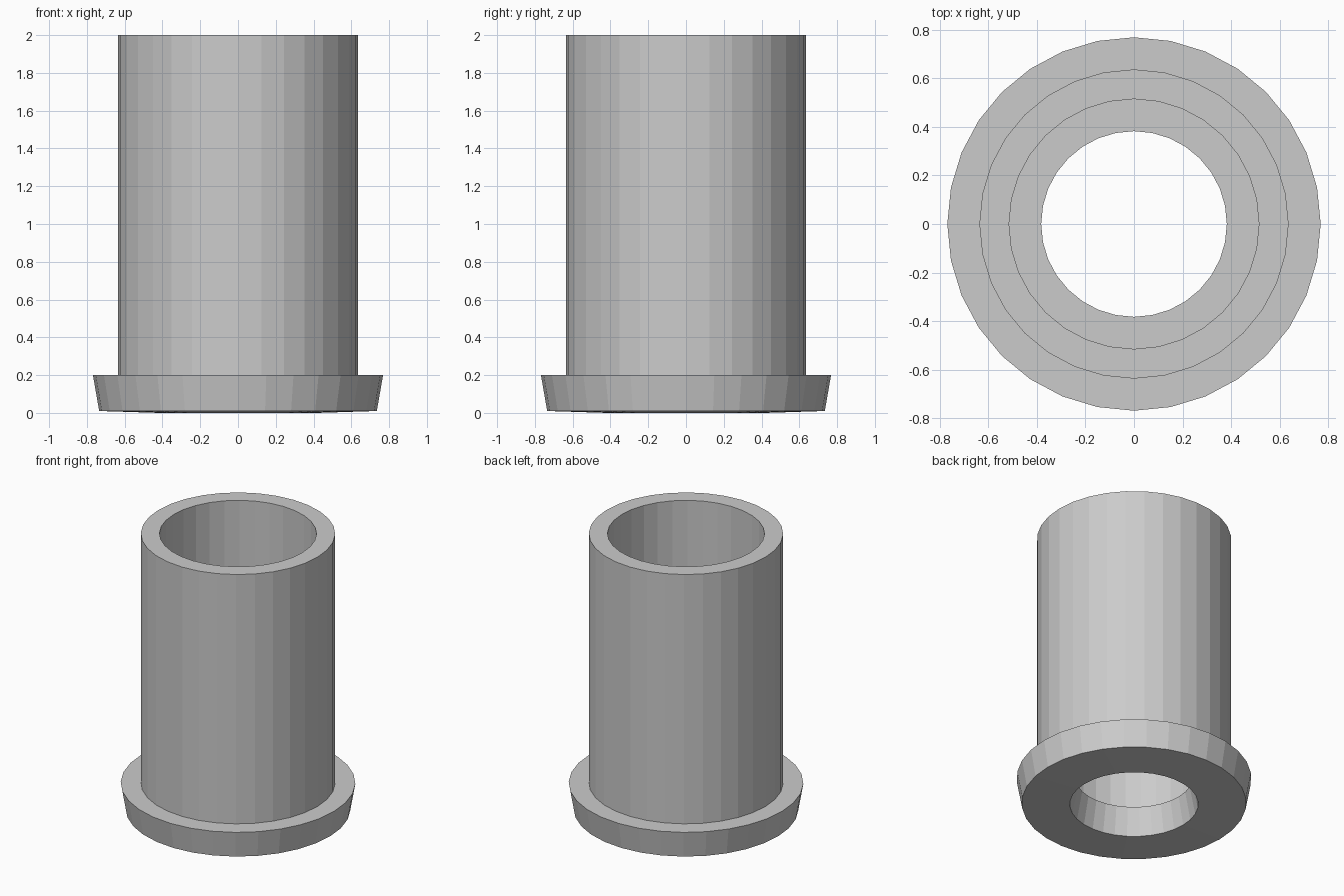
import bpy, bmesh
from math import tau, cos, sin

if "Cube" in bpy.data.objects:
    bpy.data.objects.remove(bpy.data.objects["Cube"])

SIDES = 32


def lathe(name, profile):
    """Revolve a closed (radius, z) profile around z with flat facets."""
    bm = bmesh.new()
    rings = [[bm.verts.new((r * cos(tau * i / SIDES), r * sin(tau * i / SIDES), z))
              for r, z in profile] for i in range(SIDES)]
    n = len(profile)
    for i in range(SIDES):
        a, b = rings[i], rings[(i + 1) % SIDES]
        for j in range(n):
            k = (j + 1) % n
            bm.faces.new((a[j], b[j], b[k], a[k]))
    bmesh.ops.recalc_face_normals(bm, faces=bm.faces)
    mesh = bpy.data.meshes.new(name)
    bm.to_mesh(mesh)
    bm.free()
    obj = bpy.data.objects.new(name, mesh)
    bpy.context.collection.objects.link(obj)
    return obj


# Flanged sleeve: tapered flange with a narrowing throat, straight tube above
lathe("flanged_sleeve", [
    (0.42, 0.0), (0.735, 0.01),    # slightly dished underside
    (0.768, 0.2), (0.636, 0.2),    # flared rim and ledge
    (0.636, 2.0), (0.514, 2.0),    # tube wall and top
    (0.514, 0.2), (0.382, 0.2),    # bore and inner ledge
])
